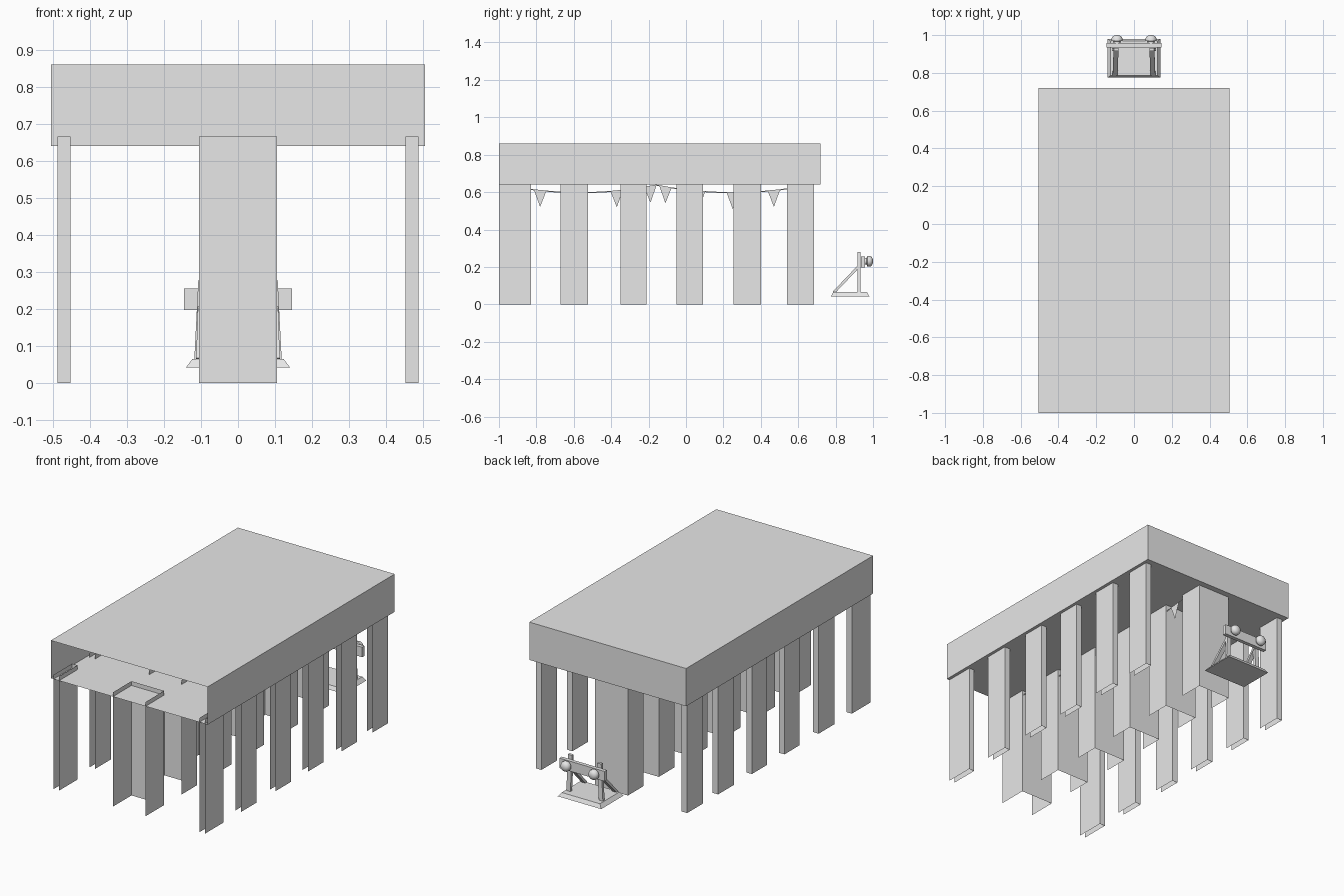
import bpy, bmesh, math
from mathutils import Vector

if "Cube" in bpy.data.objects:
    bpy.data.objects.remove(bpy.data.objects["Cube"])

grey = bpy.data.materials.new("plain grey")
grey.diffuse_color = (0.8, 0.8, 0.8, 1)
grey.use_nodes = True
grey.node_tree.nodes["Principled BSDF"].inputs["Base Color"].default_value = grey.diffuse_color


def make(name, bm):
    me = bpy.data.meshes.new(name)
    bm.to_mesh(me)
    bm.free()
    me.materials.append(grey)
    ob = bpy.data.objects.new(name, me)
    bpy.context.collection.objects.link(ob)
    return ob


def box(name, lo, hi, skip=()):
    """Box from corner to corner; skip lists face directions left open."""
    bm = bmesh.new()
    bmesh.ops.create_cube(bm, size=1)
    bm.normal_update()
    gone = [f for f in bm.faces if any(f.normal.dot(Vector(s)) > 0.9 for s in skip)]
    bmesh.ops.delete(bm, geom=gone, context='FACES')
    for v in bm.verts:
        v.co = [lo[i] + (v.co[i] + 0.5) * (hi[i] - lo[i]) for i in range(3)]
    return make(name, bm)


def beam(name, a, b, wx, wt):
    """Square bar between two points."""
    a, b = Vector(a), Vector(b)
    d = (b - a).normalized()
    side = Vector((1, 0, 0))
    side = (side - d * side.dot(d)).normalized()
    up = d.cross(side)
    bm = bmesh.new()
    bmesh.ops.create_cube(bm, size=1)
    for v in bm.verts:
        c = v.co.copy()
        v.co = (a + b) / 2 + side * c.x * wx + up * c.y * wt + d * c.z * (b - a).length
    return make(name, bm)


FRONT, UP, DOWN = (0, -1, 0), (0, 0, 1), (0, 0, -1)

# Hollow roof, open at the front
box("roof", (-0.505, -1, 0.64), (0.505, 0.72, 0.86), [FRONT])

# Rows of pillars, open at front, top and bottom
rows = [(-1, -0.83), (-0.67, -0.525), (-0.35, -0.21),
        (-0.05, 0.09), (0.255, 0.40), (0.54, 0.685)]
for y0, y1 in rows:
    for x0, x1 in ((-0.487, -0.452), (-0.105, 0.105), (0.452, 0.487)):
        box("pillar", (x0, y0, 0), (x1, y1, 0.665), [FRONT, UP, DOWN])


# Bunting: sagging strings with hanging triangular flags
def sag(y, y0, y1):
    t = (y - y0) / (y1 - y0)
    return 0.64 - 0.16 * t * (1 - t)


for sx in (-0.1, 0.1):
    for y0, y1, flags in ((-0.97, -0.16, (-0.78, -0.58, -0.37, -0.19)),
                          (-0.16, 0.66, (-0.11, 0.07, 0.25, 0.47))):
        ys = [y0 + (y1 - y0) * i / 10 for i in range(11)]
        bm = bmesh.new()
        pts = [(bm.verts.new((sx, y, sag(y, y0, y1))),
                bm.verts.new((sx, y, sag(y, y0, y1) - 0.006))) for y in ys]
        for p, q in zip(pts, pts[1:]):
            bm.faces.new((p[0], p[1], q[1], q[0]))
        for y in flags:
            a, b = y - 0.034, y + 0.034
            bm.faces.new([bm.verts.new((sx, a, sag(a, y0, y1))),
                          bm.verts.new((sx, y, sag(y, y0, y1) - 0.09)),
                          bm.verts.new((sx, b, sag(b, y0, y1)))])
        make("bunting", bm)

# Stop base with sloping edges
base = box("stop_base", (-0.14, 0.775, 0.043), (0.14, 0.98, 0.065))
for v in base.data.vertices:
    if v.co.z > 0.05:
        v.co.x *= 0.88
        v.co.y += 0.012 if v.co.y < 0.85 else -0.012

# Stop cross beam
box("stop_beam", (-0.145, 0.935, 0.197), (0.145, 0.957, 0.255))

for s in (-1, 1):
    # Leaning posts and diagonal struts
    beam("stop_post", (s * 0.105, 0.925, 0.06), (s * 0.094, 0.925, 0.278), 0.026, 0.016)
    beam("stop_strut", (s * 0.1, 0.79, 0.063), (s * 0.095, 0.925, 0.205), 0.026, 0.014)
    # Round domed buffers, lathed around y
    prof = [(0.018, 0.955), (0.018, 0.966), (0.029, 0.97), (0.029, 0.984),
            (0.023, 0.993), (0.012, 0.999)]
    n = 16
    bm = bmesh.new()
    rings = [[bm.verts.new((s * 0.09 + r * math.cos(2 * math.pi * i / n), y,
                            0.23 + r * math.sin(2 * math.pi * i / n)))
              for i in range(n)] for r, y in prof]
    for p, q in zip(rings, rings[1:]):
        for i in range(n):
            j = (i + 1) % n
            bm.faces.new((p[i], p[j], q[j], q[i]))
    tip = bm.verts.new((s * 0.09, 1.0, 0.23))
    for i in range(n):
        bm.faces.new((rings[-1][i], rings[-1][(i + 1) % n], tip))
    bmesh.ops.recalc_face_normals(bm, faces=bm.faces)
    ob = make("stop_buffer", bm)
    bpy.ops.object.select_all(action='DESELECT')
    ob.select_set(True)
    bpy.context.view_layer.objects.active = ob
    bpy.ops.object.shade_smooth_by_angle(angle=math.radians(40))
